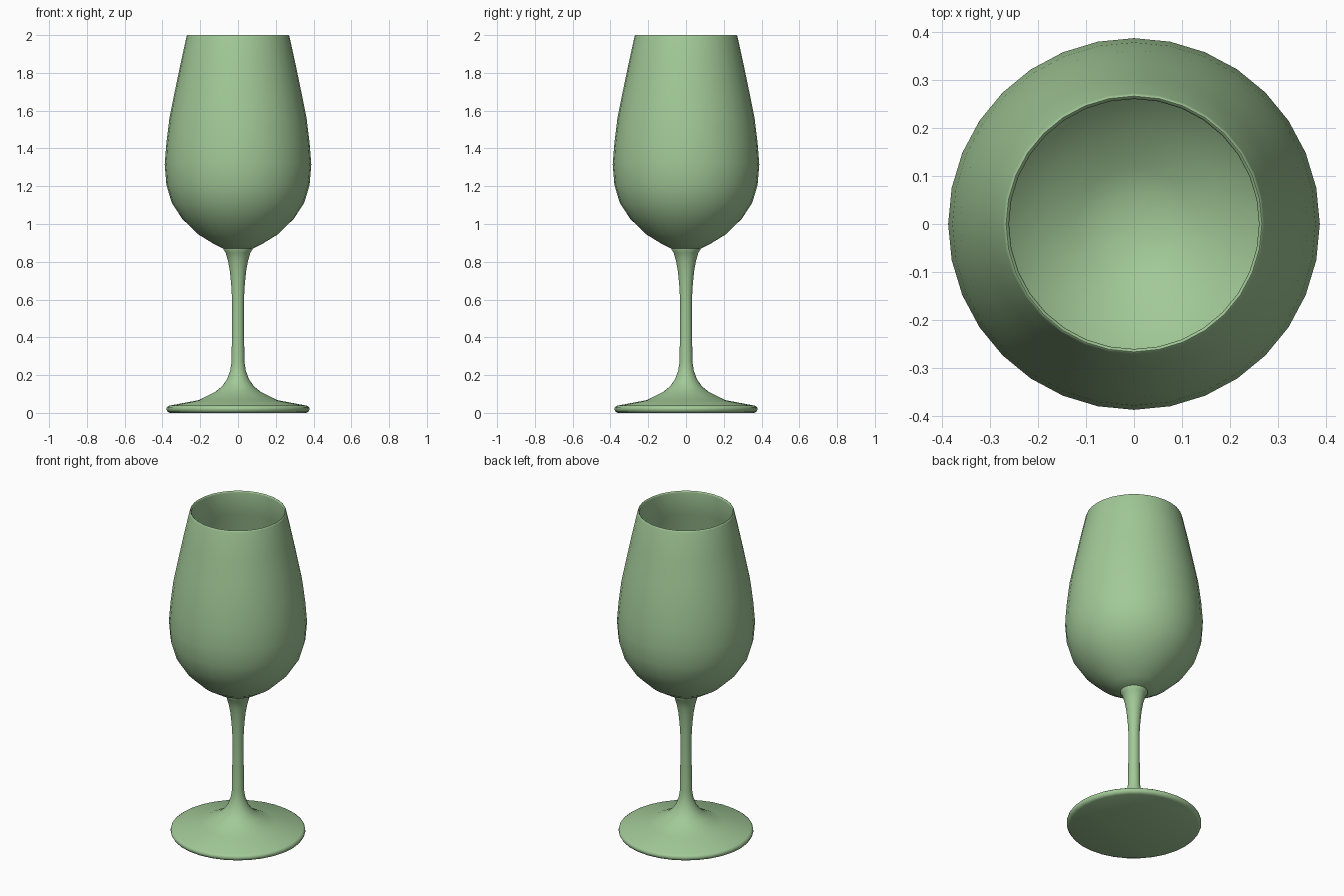
import bpy, bmesh, math

if "Cube" in bpy.data.objects:
    bpy.data.objects.remove(bpy.data.objects["Cube"])

SIDES = 32

green = bpy.data.materials.new("green_glass")
green.diffuse_color = (0.36, 0.58, 0.31, 1)
green.use_nodes = True
green.node_tree.nodes["Principled BSDF"].inputs["Base Color"].default_value = green.diffuse_color


def lathe(name, profile, angle):
    """Spin an (r, z) profile around z; points with r = 0 become poles."""
    bm = bmesh.new()
    verts = [bm.verts.new((r, 0, z)) for r, z in profile]
    edges = [bm.edges.new(pair) for pair in zip(verts, verts[1:])]
    bmesh.ops.spin(bm, geom=verts + edges, cent=(0, 0, 0), axis=(0, 0, 1),
                   angle=2 * math.pi, steps=SIDES, use_merge=True)
    bmesh.ops.remove_doubles(bm, verts=bm.verts, dist=1e-4)
    bmesh.ops.recalc_face_normals(bm, faces=bm.faces)
    mesh = bpy.data.meshes.new(name)
    bm.to_mesh(mesh)
    bm.free()
    mesh.materials.append(green)
    obj = bpy.data.objects.new(name, mesh)
    bpy.context.collection.objects.link(obj)
    bpy.ops.object.select_all(action='DESELECT')
    obj.select_set(True)
    bpy.context.view_layer.objects.active = obj
    bpy.ops.object.shade_smooth_by_angle(angle=math.radians(angle))
    return obj


# Foot and stem, flaring into a small collar under the bowl
lathe("foot_and_stem", [
    (0, 0), (0.36, 0), (0.373, 0.006), (0.379, 0.018), (0.377, 0.03),
    (0.365, 0.038), (0.21, 0.067), (0.12, 0.112), (0.085, 0.14),
    (0.058, 0.178), (0.041, 0.225), (0.034, 0.27), (0.032, 0.45),
    (0.032, 0.61), (0.036, 0.68), (0.043, 0.75), (0.052, 0.80),
    (0.066, 0.85), (0.077, 0.864), (0.077, 0.874), (0, 0.874)], 50)

# Hollow bowl: outside up to the lip, then back down the inside
outer = [(0.08, 0.871), (0.132, 0.897), (0.21, 0.945), (0.295, 1.027),
         (0.351, 1.113), (0.379, 1.207), (0.388, 1.315), (0.379, 1.43),
         (0.363, 1.56), (0.337, 1.69), (0.306, 1.84), (0.273, 1.99)]
lip = [(0.27, 1.998), (0.267, 2.0), (0.263, 1.997)]
inner = [(r - 0.012, z + 0.012 * max(0, (1.3 - z) / 0.43)) for r, z in outer]
lathe("bowl", [(0, 0.868)] + outer + lip + inner[::-1] + [(0, 0.88)], 60)
